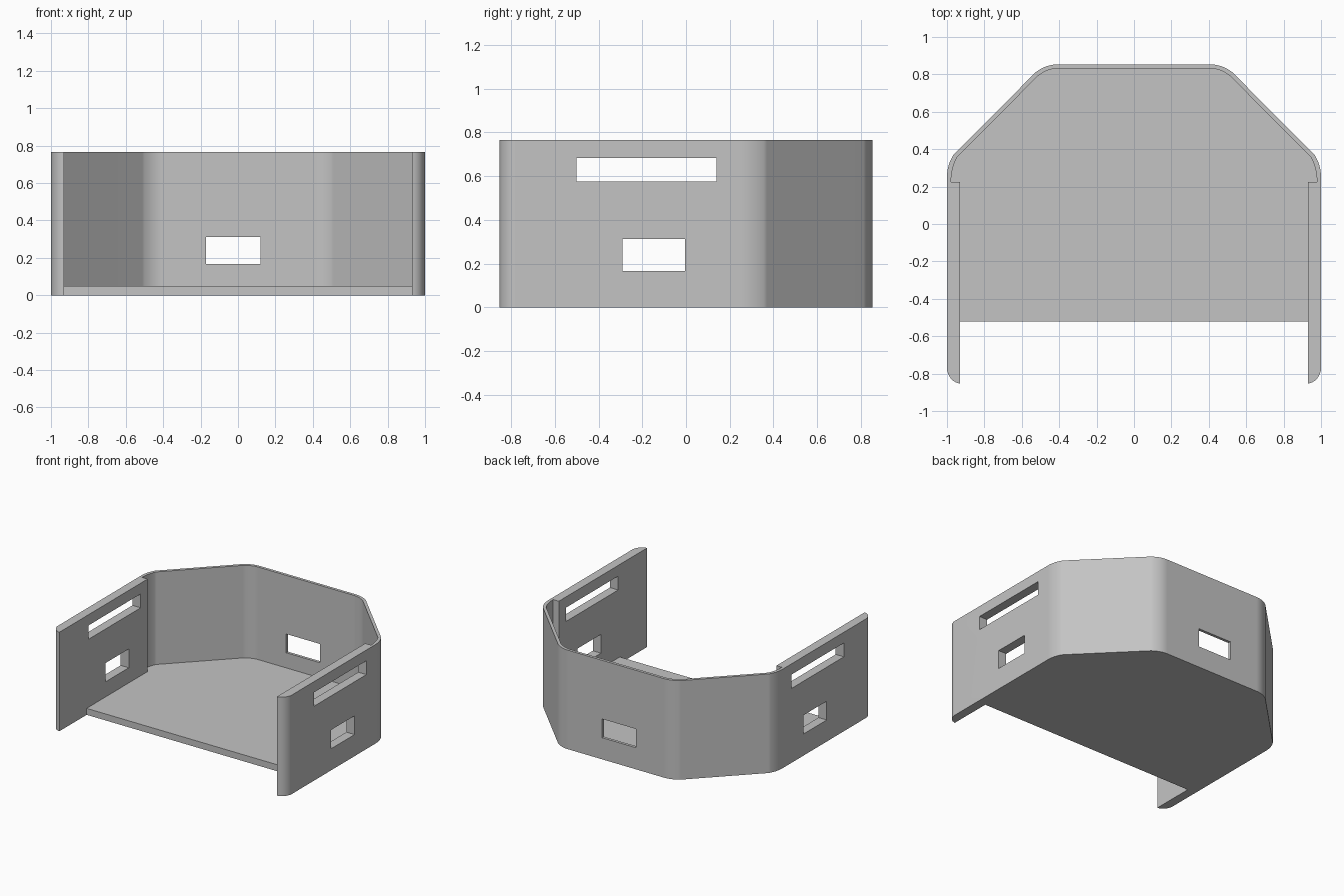
import bpy, bmesh, math
from mathutils import Vector

default = bpy.data.objects.get("Cube")
if default:
    bpy.data.objects.remove(default, do_unlink=True)

HEIGHT = 0.765
FLOOR = 0.05
INNER_X = 0.93      # inside face of the thick side walls
STEPS = 8

grey = bpy.data.materials.new("plain grey")
grey.use_nodes = True
colour = (0.55, 0.55, 0.55, 1)
grey.diffuse_color = colour
grey.node_tree.nodes["Principled BSDF"].inputs["Base Color"].default_value = colour


def bend(a, b, c):
    """Points of a rounded corner from a to c, pulled towards b."""
    a, b, c = Vector(a), Vector(b), Vector(c)
    ts = [i / STEPS for i in range(STEPS + 1)]
    return [tuple(a * (1 - t) ** 2 + b * 2 * t * (1 - t) + c * t * t) for t in ts]


def mirrored(half):
    """Close a right-hand half outline across x = 0."""
    return half + [(-x, y) for x, y in reversed(half)]


def prism(name, outline, z0, z1):
    bm = bmesh.new()
    face = bm.faces.new([bm.verts.new((x, y, z0)) for x, y in outline])
    top = bmesh.ops.extrude_face_region(bm, geom=[face])["geom"]
    bmesh.ops.translate(bm, vec=(0, 0, z1 - z0),
                        verts=[v for v in top if isinstance(v, bmesh.types.BMVert)])
    bmesh.ops.recalc_face_normals(bm, faces=bm.faces)
    mesh = bpy.data.meshes.new(name)
    bm.to_mesh(mesh)
    bm.free()
    mesh.materials.append(grey)
    obj = bpy.data.objects.new(name, mesh)
    bpy.context.collection.objects.link(obj)
    return obj


def box(name, x0, x1, y0, y1, z0, z1):
    return prism(name, [(x0, y0), (x1, y0), (x1, y1), (x0, y1)], z0, z1)


# Solid footprint, notched at the front between the side walls
footprint = mirrored(
    [(INNER_X, -0.52)]
    + bend((INNER_X, -0.853), (0.985, -0.845), (1, -0.78))
    + bend((1, 0.25), (1, 0.315), (0.965, 0.37))
    + bend((0.525, 0.812), (0.47, 0.853), (0.41, 0.853)))
tray = prism("tray", footprint, 0, HEIGHT)

# Cavity above the floor, stepping out to a thin wall at the back
cavity = mirrored(
    [(INNER_X, -0.7), (INNER_X, 0.225)]
    + bend((0.978, 0.225), (0.978, 0.3), (0.946, 0.357))
    + bend((0.512, 0.793), (0.46, 0.831), (0.41, 0.831)))

# Openings: back window, then a window and a slot through both sides
cutters = [
    prism("cavity_cutter", cavity, FLOOR, 1),
    box("back_window_cutter", -0.17, 0.12, 0.7, 1, 0.167, 0.312),
    box("side_window_cutter", -1.2, 1.2, -0.29, -0.005, 0.167, 0.312),
    box("side_slot_cutter", -1.2, 1.2, -0.5, 0.14, 0.575, 0.682),
]

bpy.ops.object.select_all(action='DESELECT')
tray.select_set(True)
bpy.context.view_layer.objects.active = tray
for cutter in cutters:
    cutter.hide_render = True
    mod = tray.modifiers.new(cutter.name, 'BOOLEAN')
    mod.operation = 'DIFFERENCE'
    mod.solver = 'EXACT'
    mod.object = cutter
    bpy.ops.object.modifier_apply(modifier=mod.name)
    bpy.data.objects.remove(cutter, do_unlink=True)

# Smooth the rounded corners while keeping the flats flat
bpy.ops.object.shade_smooth_by_angle(angle=math.radians(25))
weighted = tray.modifiers.new("flat_faces", 'WEIGHTED_NORMAL')
weighted.keep_sharp = True
